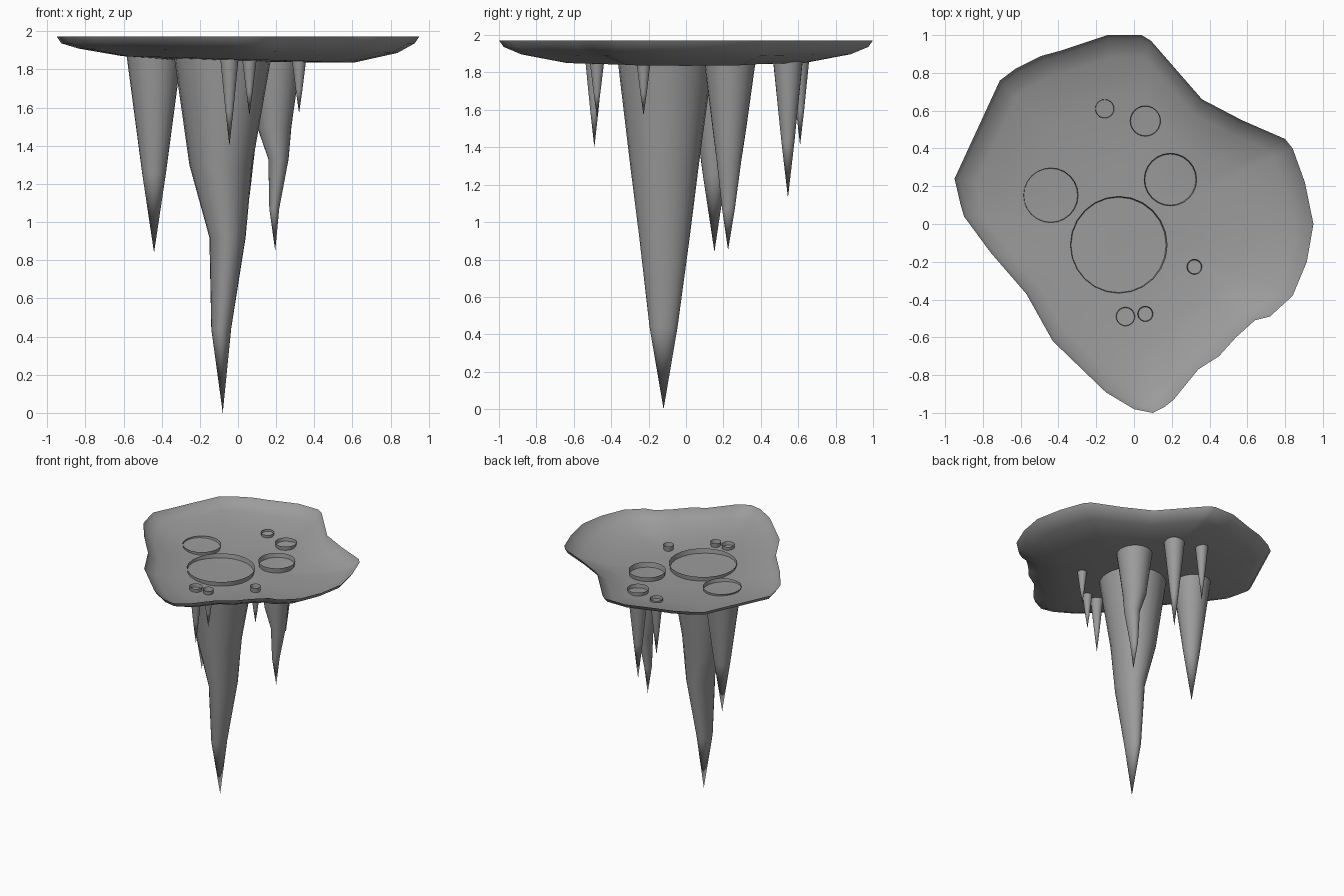
import bpy, bmesh, math

if "Cube" in bpy.data.objects:
    bpy.data.objects.remove(bpy.data.objects["Cube"])

stone = bpy.data.materials.new("grey stone")
stone.diffuse_color = (0.33, 0.33, 0.33, 1)
stone.use_nodes = True
stone.node_tree.nodes["Principled BSDF"].inputs["Base Color"].default_value = stone.diffuse_color


def loft(name, rings, tip, angle):
    """Skin a list of closed rings and finish with a fan to a single point."""
    bm = bmesh.new()
    loops = [[bm.verts.new(p) for p in ring] for ring in rings]
    n = len(loops[0])
    for a, b in zip(loops, loops[1:]):
        for i in range(n):
            j = (i + 1) % n
            bm.faces.new((a[i], b[i], b[j], a[j]))
    end = bm.verts.new(tip)
    for i in range(n):
        bm.faces.new((loops[-1][i], end, loops[-1][(i + 1) % n]))
    # inner side of the dish faces up, spikes face outwards
    me = bpy.data.meshes.new(name)
    bm.to_mesh(me)
    bm.free()
    me.materials.append(stone)
    ob = bpy.data.objects.new(name, me)
    bpy.context.collection.objects.link(ob)
    bpy.ops.object.select_all(action='DESELECT')
    ob.select_set(True)
    bpy.context.view_layer.objects.active = ob
    bpy.ops.object.shade_smooth_by_angle(angle=math.radians(angle))
    return ob


# Shallow ceiling dish: irregular rim, counter-clockwise
rim = [(-0.14, 1.0), (-0.38, 0.92), (-0.49, 0.89), (-0.63, 0.82), (-0.71, 0.76),
       (-0.83, 0.50), (-0.95, 0.24), (-0.92, 0.11), (-0.90, 0.04), (-0.76, -0.15),
       (-0.57, -0.37), (-0.43, -0.62), (-0.15, -0.89), (0.0, -0.98), (0.10, -1.0),
       (0.16, -0.97), (0.21, -0.93), (0.34, -0.77), (0.45, -0.70), (0.54, -0.60),
       (0.64, -0.51), (0.72, -0.49), (0.84, -0.38), (0.915, -0.20), (0.95, 0.0),
       (0.905, 0.22), (0.84, 0.40), (0.80, 0.45), (0.57, 0.55), (0.36, 0.66),
       (0.09, 0.97), (0.04, 1.0)]
levels = [(1.0, 1.972, 0), (0.975, 1.937, 0), (0.88, 1.898, 0.012),
          (0.64, 1.853, 0.018), (0.3, 1.842, 0.004)]
loft("ceiling_dish",
     [[(x * s, y * s, z - tilt * x) for x, y in rim] for s, z, tilt in levels],
     (0, 0, 1.84), 40)


def spike(name, sections, tip, sides=24):
    """Open-topped spike; sections are (x, y, z, x radius, y radius)."""
    rings = []
    for x, y, z, rx, ry in sections:
        rings.append([(x + rx * math.cos(-2 * math.pi * i / sides),
                       y + ry * math.sin(-2 * math.pi * i / sides), z)
                      for i in range(sides)])
    ob = loft(name, rings, tip, 40)
    ob.data.flip_normals()
    return ob


TOP = 1.88
# Large bent central spike
spike("main_stalactite",
      [(-0.08, -0.11, TOP, 0.257, 0.257), (-0.09, -0.115, 1.30, 0.165, 0.183),
       (-0.055, -0.115, 0.92, 0.095, 0.135), (-0.088, -0.12, 0.44, 0.052, 0.075)],
      (-0.08, -0.12, 0))
# Medium bent spike
spike("bent_stalactite",
      [(0.193, 0.235, TOP, 0.14, 0.14), (0.19, 0.232, 1.50, 0.09, 0.09),
       (0.212, 0.23, 1.33, 0.053, 0.066), (0.19, 0.227, 1.07, 0.026, 0.034)],
      (0.195, 0.225, 0.85))

# Straight spikes: x, y, radius, tip height
straight = [("left_stalactite", -0.44, 0.152, 0.145, 0.84),
            ("back_stalactite", 0.06, 0.545, 0.081, 1.13),
            ("back_small_stalactite", -0.155, 0.61, 0.05, 1.41),
            ("front_stalactite", -0.045, -0.49, 0.05, 1.40),
            ("front_small_stalactite", 0.06, -0.476, 0.041, 1.56),
            ("right_small_stalactite", 0.32, -0.227, 0.041, 1.57)]
for name, x, y, r, tip in straight:
    mid = TOP + (tip - TOP) * 0.6
    spike(name, [(x, y, TOP, r, r), (x, y, mid, r * 0.43, r * 0.43)], (x, y, tip))
